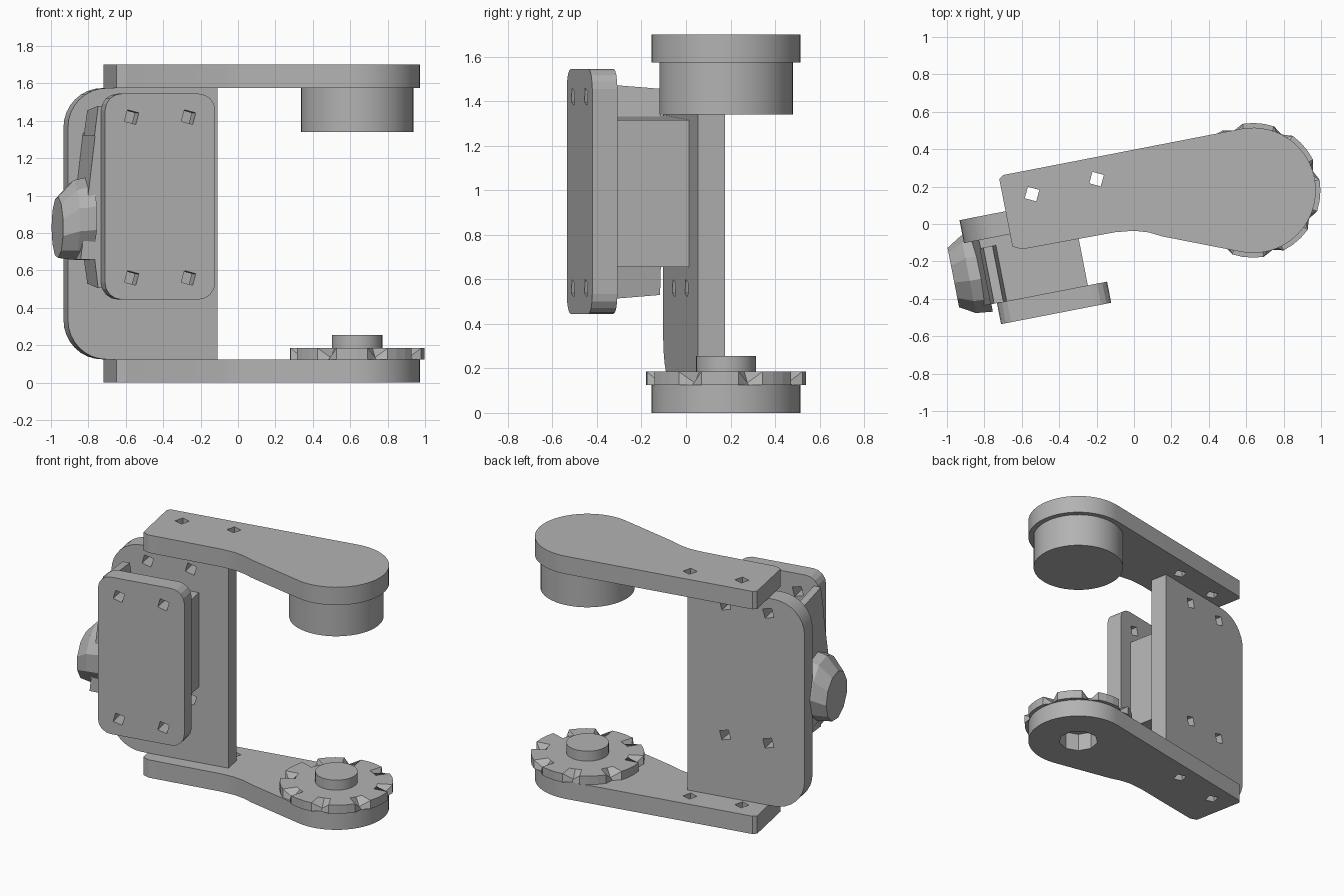
import bpy, bmesh
from math import sin, cos, radians, pi
from mathutils import Matrix, Vector

if "Cube" in bpy.data.objects:
    bpy.data.objects.remove(bpy.data.objects["Cube"])

grey = bpy.data.materials.new("plain grey")
grey.use_nodes = True
colour = (0.45, 0.45, 0.45, 1)
grey.diffuse_color = colour
grey.node_tree.nodes["Principled BSDF"].inputs["Base Color"].default_value = colour

# The bracket is turned about z: TURN is its frame, UPRIGHT maps (along, up, depth)
TURN = Matrix.Rotation(radians(11), 4, "Z")
UPRIGHT = TURN @ Matrix(((1, 0, 0, 0), (0, 0, 1, 0), (0, 1, 0, 0), (0, 0, 0, 1)))
FLAT = Matrix.Identity(4)
PIVOT = Vector((0.637, 0.18, 0))


def arc(cx, cy, r, start, end, n):
    angles = [radians(start + (end - start) * i / n) for i in range(n + 1)]
    return [(cx + r * cos(a), cy + r * sin(a)) for a in angles]


def finish(name, bm, smooth=False):
    bmesh.ops.recalc_face_normals(bm, faces=bm.faces)
    mesh = bpy.data.meshes.new(name)
    bm.to_mesh(mesh)
    bm.free()
    mesh.materials.append(grey)
    ob = bpy.data.objects.new(name, mesh)
    bpy.context.collection.objects.link(ob)
    bpy.ops.object.select_all(action="DESELECT")
    ob.select_set(True)
    bpy.context.view_layer.objects.active = ob
    if smooth:
        bpy.ops.object.shade_smooth_by_angle(angle=radians(25))
    return ob


def add_prism(bm, points, low, high, matrix):
    bottom = [bm.verts.new(matrix @ Vector((x, y, low))) for x, y in points]
    top = [bm.verts.new(matrix @ Vector((x, y, high))) for x, y in points]
    bm.faces.new(bottom)
    bm.faces.new(top)
    for i in range(len(points)):
        j = (i + 1) % len(points)
        bm.faces.new((bottom[i], bottom[j], top[j], top[i]))


def prism(name, points, low, high, matrix=FLAT, holes=(), smooth=False):
    """Extruded outline; holes are (x, y, radius, sides) cut right through."""
    bm = bmesh.new()
    add_prism(bm, points, low, high, matrix)
    ob = finish(name, bm, smooth)
    if holes:
        cut = bmesh.new()
        for x, y, r, sides in holes:
            add_prism(cut, arc(x, y, r, 30, 390, sides)[:-1], low - 0.02, high + 0.02, matrix)
        cutter = finish("hole_cutter", cut)
        cutter.hide_render = True
        mod = ob.modifiers.new("holes", "BOOLEAN")
        mod.object, mod.operation, mod.solver = cutter, "DIFFERENCE", "EXACT"
        bpy.context.view_layer.objects.active = ob
        bpy.ops.object.modifier_apply(modifier=mod.name)
        bpy.data.objects.remove(cutter)
    return ob


def disc(name, radius, low, high, sides=48):
    return prism(name, arc(PIVOT.x, PIVOT.y, radius, 0, 360, sides)[:-1], low, high, smooth=True)


# Two matching arms with a round end and a waisted inner edge
arm = [(-0.65, -0.12), (-0.72, 0.24), (-0.70, 0.262), (-0.6, 0.281)]
arm += arc(PIVOT.x, PIVOT.y, 0.335, 101, -101, 32)
arm += [(0.15, -0.066), (0.08, -0.045), (0, -0.036), (-0.1, -0.044), (-0.6, -0.135)]
screws = [(-0.545, 0.16, 0.045, 4), (-0.2, 0.24, 0.045, 4)]
prism("lower_arm", arm, 0, 0.125, holes=screws + [(PIVOT.x, PIVOT.y, 0.13, 9)], smooth=True)
prism("upper_arm", arm, 1.575, 1.7, holes=screws, smooth=True)

# Upright plate joining the arms, rounded on its outer corners
plate = [(-0.098, 0.125), (-0.098, 1.575)]
plate += arc(-0.702, 1.365, 0.21, 90, 180, 8) + arc(-0.702, 0.335, 0.21, 180, 270, 8)
holes = [(u, z, 0.045, 4) for u in (-0.66, -0.36) for z in (0.56, 1.47)]
prism("back_plate", plate, 0.073, 0.198, UPRIGHT, holes, smooth=True)

# Front plate with four rounded corners
plate = []
for u, z, start in ((-0.29, 1.455, 0), (-0.71, 1.455, 90), (-0.71, 0.535, 180), (-0.29, 0.535, 270)):
    plate += arc(u, z, 0.09, start, start + 90, 4)
holes = [(u, z, 0.045, 4) for u in (-0.655, -0.345) for z in (0.56, 1.42)]
prism("front_plate", plate, -0.39, -0.275, UPRIGHT, holes)

# Motor body, narrowing toward its top, with a mounting tab at each end
prism("motor_body", [(-0.305, 0.655), (-0.305, 1.315), (-0.83, 1.335), (-0.91, 0.66)],
      -0.275, 0.073, UPRIGHT)
for name, root, tip in (("upper_tab", 1.32, 1.48), ("lower_tab", 0.67, 0.505)):
    bm = bmesh.new()
    bmesh.ops.create_cube(bm, size=1)
    for v in bm.verts:
        outer = v.co.z > 0
        u = -0.79 + v.co.x * (0.05 if outer else 0.09)
        depth = -0.275 if v.co.y < 0 else 0.03
        height = tip if outer else root
        if outer and v.co.y > 0:
            height += (root - tip) * 0.15
        v.co = TURN @ Vector((u, depth, height))
    finish(name, bm)

# Tapered faceted horn on the side of the motor
bm = bmesh.new()
rings = []
for u, z, r in ((-0.83, 0.88, 0.225), (-0.92, 0.87, 0.215), (-1.003, 0.83, 0.165)):
    outline = arc(-0.1, z, r, 0, 360, 11)[:-1]
    rings.append([bm.verts.new(TURN @ Vector((u, d, h))) for d, h in outline])
for a, b in zip(rings, rings[1:]):
    for i in range(len(a)):
        j = (i + 1) % len(a)
        bm.faces.new((a[i], a[j], b[j]))
        bm.faces.new((a[i], b[j], b[i]))
bm.faces.new(rings[0])
bm.faces.new(rings[-1])
finish("motor_horn", bm)

# Notched drive disc: every fifth rim corner is pressed down and inward
bm = bmesh.new()
count = 40
rings = [[], [], []]
for i in range(count):
    a = 2 * pi * i / count
    notch = i % 5 == 2
    profile = ((0.36 if not notch else 0.335, 0.125),
               (0.31 if notch else 0.36, 0.135 if notch else 0.185),
               (0.265, 0.185))
    for ring, (r, z) in zip(rings, profile):
        ring.append(bm.verts.new(PIVOT + Vector((r * cos(a), r * sin(a), z))))
for a, b in zip(rings, rings[1:]):
    for i in range(count):
        j = (i + 1) % count
        bm.faces.new((a[i], a[j], b[j], b[i]))
bm.faces.new(rings[0])
bm.faces.new(rings[-1])
finish("drive_disc", bm)

# Hub on the drive disc and idler drum under the upper arm
disc("drive_hub", 0.135, 0.185, 0.255, 32)
disc("idler_drum", 0.3, 1.34, 1.575)
